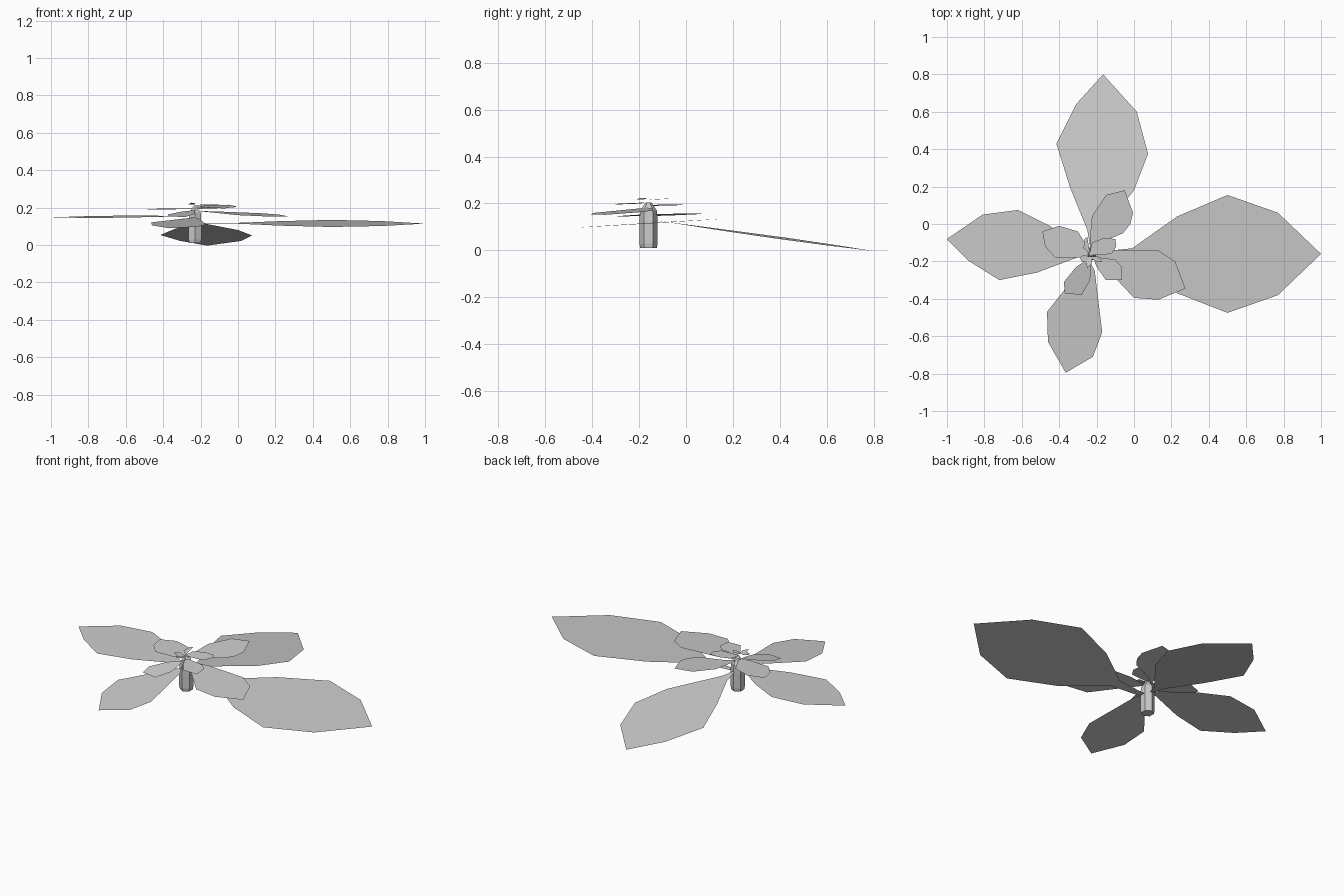
import bpy, bmesh
from math import pi, sin, cos


def finish(name, bm):
    me = bpy.data.meshes.new(name)
    bm.to_mesh(me)
    bm.free()
    ob = bpy.data.objects.new(name, me)
    bpy.context.collection.objects.link(ob)
    return ob


CX, CY = -0.23, -0.16   # stem axis


def leaf(name, z, slope, *outline):
    """Thin blade: outline seen from above, lying on a tilted plane through the stem axis."""
    bm = bmesh.new()
    vs = [bm.verts.new((x, y, z + slope[0] * (x - CX) + slope[1] * (y - CY))) for x, y in outline]
    f = bm.faces.new(vs)
    f.normal_update()
    if f.normal.z < 0:
        f.normal_flip()
    return finish(name, bm)


# Short six-sided stem with chamfered foot and tapering top
bm = bmesh.new()
rings = []
for z, r in [(0.01, 0.035), (0.03, 0.039), (0.12, 0.039), (0.17, 0.036), (0.205, 0.012)]:
    rings.append([bm.verts.new((CX + r * cos(pi / 6 + i * pi / 3), CY + r * sin(pi / 6 + i * pi / 3), z))
                  for i in range(6)])
for a, b in zip(rings, rings[1:]):
    for i in range(6):
        j = (i + 1) % 6
        bm.faces.new((a[i], a[j], b[j], b[i]))
bm.faces.new(rings[0][::-1])
bm.faces.new(rings[-1])
finish("stem", bm)

# Lowest whorl: large leaves
leaf("right_large_leaf", 0.117, (-0.002, 0.06),
     (1, -.16), (.77, .06), (.5, .155), (.23, .04), (-.01, -.13), (-.21, -.15),
     (-.21, -.18), (0, -.2), (.23, -.37), (.5, -.475), (.77, -.38))
leaf("back_large_leaf", 0.132, (-0.02, -0.139),
     (-.165, .8), (-.31, .64), (-.415, .43), (-.34, .19), (-.25, -.03), (-.23, -.15),
     (-.2, -.07), (0, .18), (.075, .375), (.015, .6))
leaf("left_large_leaf", 0.155, (0.012, 0.03),
     (-1, -.08), (-.81, .05), (-.62, .075), (-.45, -.01), (-.25, -.16),
     (-.36, -.2), (-.52, -.26), (-.72, -.3), (-.88, -.2))
leaf("front_large_leaf", 0.15, (0, 0.095),
     (-.365, -.795), (-.46, -.63), (-.465, -.47), (-.37, -.35), (-.24, -.19),
     (-.21, -.25), (-.17, -.58), (-.22, -.71))

# Second whorl: medium leaves
leaf("right_medium_leaf", 0.183, (-0.04, 0.06),
     (.275, -.345), (.22, -.2), (.13, -.14), (-.1, -.14), (-.22, -.165),
     (-.08, -.31), (0, -.395), (.13, -.405))
leaf("back_medium_leaf", 0.19, (0, 0.075),
     (-.05, .18), (-.15, .155), (-.225, .04), (-.235, -.07), (-.235, -.14),
     (-.18, -.1), (-.06, -.05), (-.02, 0), (-.005, .06))
leaf("left_medium_leaf", 0.194, (0.02, 0.03),
     (-.49, -.04), (-.4, -.01), (-.3, -.04), (-.275, -.08), (-.235, -.17),
     (-.3, -.18), (-.42, -.18), (-.475, -.12))
leaf("front_medium_leaf", 0.19, (0, 0.18),
     (-.37, -.37), (-.375, -.31), (-.31, -.23), (-.235, -.18), (-.23, -.24), (-.235, -.3), (-.28, -.38))

# Top whorl: small leaves and bud leaves
leaf("right_small_leaf", 0.205, (-0.03, 0.03),
     (-.065, -.3), (-.065, -.23), (-.1, -.19), (-.22, -.175), (-.2, -.23), (-.15, -.3))
leaf("back_small_leaf", 0.212, (0, 0.05),
     (-.1, -.08), (-.16, -.075), (-.225, -.1), (-.24, -.165), (-.19, -.165), (-.12, -.16), (-.095, -.12))
leaf("back_bud_leaf", 0.215, (-0.05, 0.05), (-.265, -.08), (-.25, -.07), (-.235, -.16), (-.27, -.13))
leaf("left_bud_leaf", 0.218, (-0.1, 0), (-.29, -.18), (-.27, -.165), (-.22, -.18), (-.23, -.21), (-.28, -.2))
leaf("front_bud_leaf", 0.215, (0, -0.15), (-.25, -.235), (-.26, -.2), (-.235, -.17), (-.225, -.21))
leaf("right_bud_leaf", 0.215, (0, 0.05), (-.17, -.2), (-.19, -.175), (-.235, -.175), (-.2, -.205))
